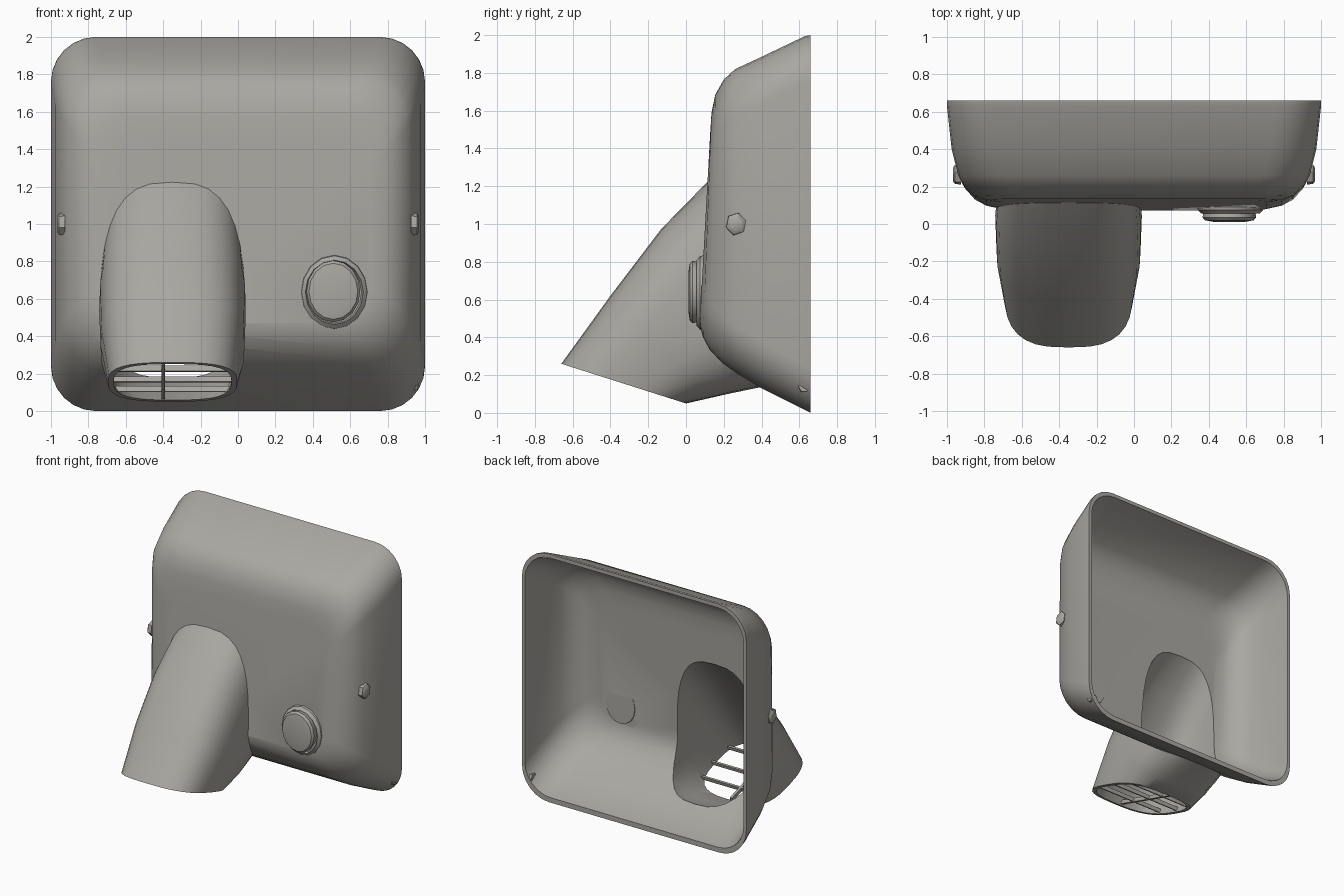
import bpy, bmesh, math
from mathutils import Vector

if "Cube" in bpy.data.objects:
    bpy.data.objects.remove(bpy.data.objects["Cube"])

grey = bpy.data.materials.new("warm_grey")
grey.diffuse_color = (0.40, 0.39, 0.36, 1)
grey.use_nodes = True
grey.node_tree.nodes["Principled BSDF"].inputs["Base Color"].default_value = grey.diffuse_color


def finish(obj, angle=40):
    obj.data.materials.clear()
    obj.data.materials.append(grey)
    bpy.ops.object.select_all(action='DESELECT')
    bpy.context.view_layer.objects.active = obj
    obj.select_set(True)
    bpy.ops.object.shade_smooth_by_angle(angle=math.radians(angle))


def loft(name, rings):
    """Closed solid through rings of equal point count."""
    bm = bmesh.new()
    loops = [[bm.verts.new(p) for p in r] for r in rings]
    n = len(loops[0])
    for a, b in zip(loops, loops[1:]):
        for i in range(n):
            j = (i + 1) % n
            bm.faces.new((a[i], a[j], b[j], b[i]))
    bm.faces.new(loops[0])
    bm.faces.new(loops[-1])
    bmesh.ops.recalc_face_normals(bm, faces=bm.faces)
    mesh = bpy.data.meshes.new(name)
    bm.to_mesh(mesh)
    bm.free()
    obj = bpy.data.objects.new(name, mesh)
    bpy.context.collection.objects.link(obj)
    return obj


def boolean(obj, other, op):
    m = obj.modifiers.new(op, 'BOOLEAN')
    m.operation, m.solver, m.object = op, 'EXACT', other
    bpy.context.view_layer.objects.active = obj
    bpy.ops.object.modifier_apply(modifier=m.name)
    bpy.data.objects.remove(other)


# Cover: rounded rectangles (y at top, y at bottom, half width, z top, z bottom, radius)
COVER = [(.66, .66, 1.0, 2.0, 0, .24), (.63, .63, 1.0, 1.995, .015, .24),
         (.40, .40, .975, 1.885, .13, .25), (.26, .26, .94, 1.82, .215, .25),
         (.20, .19, .905, 1.765, .265, .25), (.155, .125, .85, 1.685, .335, .24),
         (.135, .09, .79, 1.59, .40, .22), (.128, .072, .71, 1.48, .47, .18)]


def rounded(yt, yb, hw, zt, zb, r, t=0):
    hw, zt, zb, r = hw - t, zt - t, zb + t, r - t / 2
    pts = []
    for k, (sx, z0) in enumerate([(1, zt - r), (-1, zt - r), (-1, zb + r), (1, zb + r)]):
        for i in range(7):
            a = math.radians(90 * k + 15 * i)
            z = z0 + r * math.sin(a)
            y = yb + (yt - yb) * (z - zb) / (zt - zb) + t
            pts.append((sx * (hw - r) + r * math.cos(a), y, z))
    return pts


# Spout: rings given by top point (y, z), bottom point (y, z), half width
SPOUT = [((.22, 1.31), (.47, .15), .36), ((.12, 1.23), (.34, .125), .375),
         ((-.13, .975), (.22, .10), .392), ((-.40, .62), (.11, .075), .385),
         ((-.66, .26), (0, .05), .345)]
CX = -.35


def spout_ring(top, bottom, hw, t=0, n=32):
    T, B = Vector((CX, *top)), Vector((CX, *bottom))
    d = (T - B).normalized() * t
    T, B = T - d, B + d
    pts = []
    for i in range(n):
        a = 2 * math.pi * i / n
        u, v = [math.copysign(abs(c) ** (2 / 2.9), c) for c in (math.cos(a), math.sin(a))]
        pts.append((T + B) / 2 + (T - B) / 2 * v + Vector((u * (hw - t), 0, 0)))
    return pts


# Outer volume of cover and spout, hollowed by the matching inner volumes
body = loft("cover_and_spout", [rounded(*c) for c in COVER])
boolean(body, loft("spout_outer", [spout_ring(*s) for s in SPOUT]), 'UNION')

inner = [rounded(*c, t=.025) for c in COVER[1:]]
inner.insert(0, [(x, .75, z) for x, y, z in inner[0]])
boolean(body, loft("cover_hollow", inner), 'DIFFERENCE')

rings = [spout_ring((.2, 1.28), (.47, .18), .36, .03)] + [spout_ring(*s, t=.03) for s in SPOUT[1:]]
rings.append([p + (p - q) * .15 for p, q in zip(rings[-1], rings[-2])])
boolean(body, loft("spout_hollow", rings), 'DIFFERENCE')
finish(body, 35)


def bar(name, centre, size, tilt):
    bpy.ops.mesh.primitive_cube_add(size=1, location=centre, rotation=(tilt, 0, 0))
    o = bpy.context.object
    o.name, o.scale = name, size
    finish(o)


# Grille inside the outlet: one long rib and three cross bars
tilt = math.atan2(.05 - .26, .66)
mid = Vector((CX, -.31, .175))
along = Vector((0, math.cos(tilt), math.sin(tilt)))
bar("grille_rib", mid + Vector((-.05, 0, 0)), (.02, .64, .03), tilt)
for k, (s, w) in enumerate([(-.17, .62), (.02, .65), (.19, .62)]):
    bar(f"grille_bar_{k}", mid + along * s, (w, .015, .03), tilt)


def disc_stack(name, centre, axis, steps, n, sx=1.0, spin=0.0):
    """Turned part: steps are (offset along the axis, radius)."""
    rings = []
    for off, r in steps:
        ring = []
        for i in range(n):
            a = 2 * math.pi * i / n + spin
            u, v = r * math.cos(a) * sx, r * math.sin(a)
            p = (u, off, v) if axis == 'Y' else (off, u, v)
            ring.append(Vector(centre) + Vector(p))
        rings.append(ring)
    finish(loft(name, rings), 35)


# Push button with its collar
disc_stack("button_collar", (.515, 0, .635), 'Y',
           [(.10, .20), (.075, .195), (.055, .172), (.085, .16)], 16, .9)
disc_stack("push_button", (.51, 0, .64), 'Y',
           [(.11, .15), (.035, .165), (.02, .15), (.012, .10)], 16, .87)

# Side screws and small lower corner screws
for s, side in ((1, "right"), (-1, "left")):
    disc_stack(f"side_screw_{side}", (s * .945, .265, 1.0), 'X',
               [(-.02 * s, .062), (.012 * s, .06), (.024 * s, .04)], 6, .9, .3)
disc_stack("corner_screw", (.95, .625, .14), 'X', [(-.03, .035), (.012, .03)], 6)
